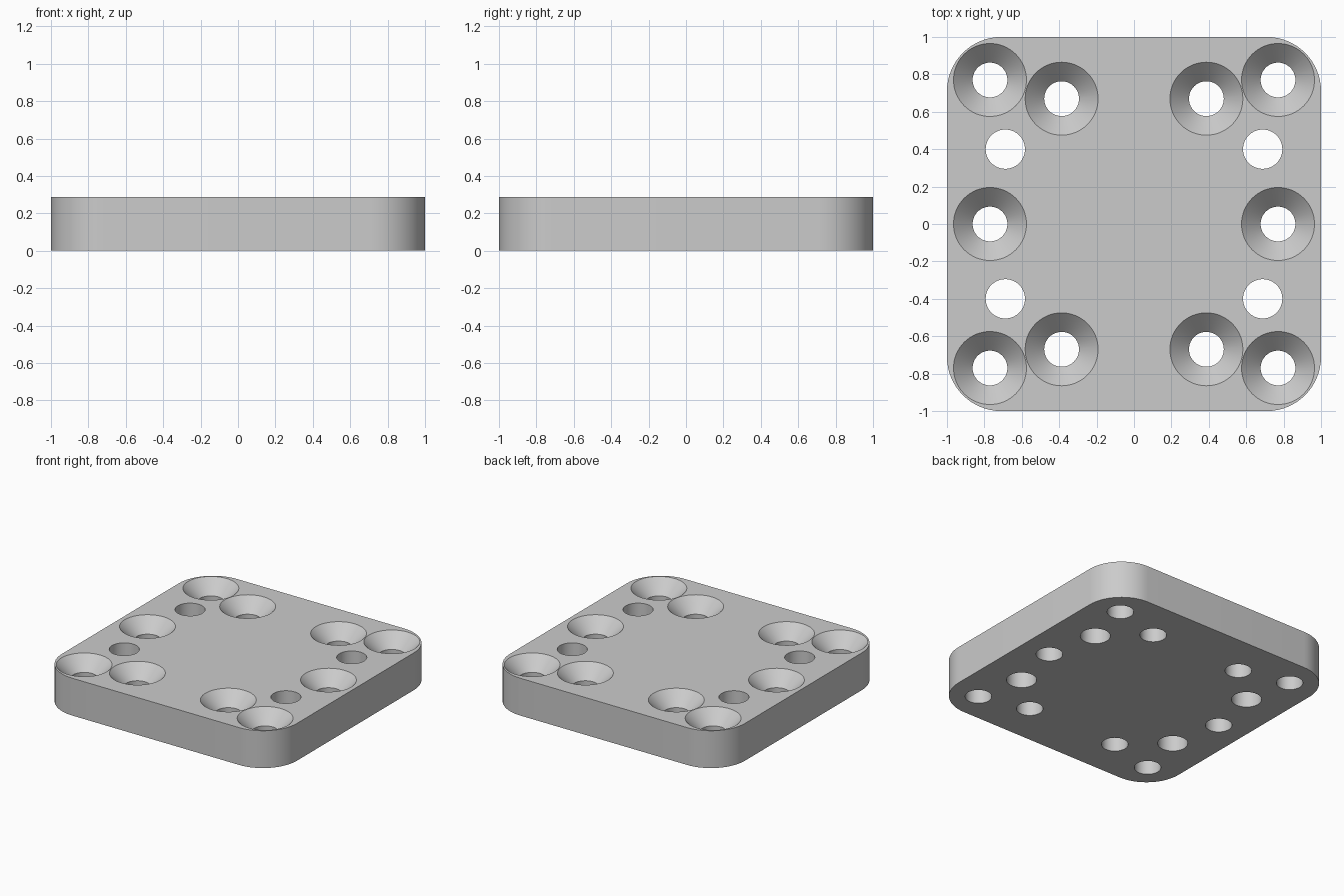
import bpy
import bmesh
from math import radians
from mathutils import Matrix

if "Cube" in bpy.data.objects:
    bpy.data.objects.remove(bpy.data.objects["Cube"], do_unlink=True)

HEIGHT = 0.287
CORNER = 0.29
SINK_R, BORE_R, PIN_R = 0.195, 0.093, 0.105
SINK_DEPTH = SINK_R - BORE_R  # 45 degree cone wall
SIDES = 64

grey = bpy.data.materials.new("plain_grey")
grey.use_nodes = True
colour = (0.6, 0.6, 0.6, 1)
grey.diffuse_color = colour
grey.node_tree.nodes["Principled BSDF"].inputs["Base Color"].default_value = colour


def make_object(name, bm):
    bmesh.ops.recalc_face_normals(bm, faces=bm.faces)
    mesh = bpy.data.meshes.new(name)
    bm.to_mesh(mesh)
    bm.free()
    mesh.materials.append(grey)
    obj = bpy.data.objects.new(name, mesh)
    bpy.context.collection.objects.link(obj)
    return obj


def add_plug(bm, x, y, profile):
    """Closed round plug from (radius, z) pairs."""
    rings = []
    for radius, z in profile:
        ring = bmesh.ops.create_circle(
            bm, segments=SIDES, radius=radius,
            matrix=Matrix.Translation((x, y, z)))["verts"]
        rings.append(ring)
    for low, high in zip(rings, rings[1:]):
        for i in range(SIDES):
            j = (i + 1) % SIDES
            bm.faces.new((low[i], low[j], high[j], high[i]))
    bm.faces.new(rings[0][::-1])
    bm.faces.new(rings[-1])


# Square plate with rounded vertical corners
bm = bmesh.new()
bmesh.ops.create_cube(
    bm, size=1,
    matrix=Matrix.Translation((0, 0, HEIGHT / 2)) @ Matrix.Diagonal((2, 2, HEIGHT, 1)))
uprights = [e for e in bm.edges if abs(e.verts[0].co.z - e.verts[1].co.z) > 0.1]
bmesh.ops.bevel(bm, geom=uprights, offset=CORNER, segments=16,
                profile=0.5, affect='EDGES')
plate = make_object("mounting_plate", bm)

# Countersunk screw holes and straight pin holes
sink = [(BORE_R, -0.1), (BORE_R, HEIGHT - SINK_DEPTH),
        (SINK_R, HEIGHT), (SINK_R, HEIGHT + 0.1)]
pin = [(PIN_R, -0.1), (PIN_R, HEIGHT + 0.1)]
bm = bmesh.new()
for sx in (-1, 1):
    add_plug(bm, sx * 0.77, 0, sink)
    for sy in (-1, 1):
        add_plug(bm, sx * 0.77, sy * 0.77, sink)
        add_plug(bm, sx * 0.387, sy * 0.67, sink)
        add_plug(bm, sx * 0.688, sy * 0.4, pin)
cutter = make_object("hole_cutter", bm)
cutter.hide_render = True

# Cut the holes, then drop the cutter
cut = plate.modifiers.new("holes", 'BOOLEAN')
cut.operation = 'DIFFERENCE'
cut.solver = 'EXACT'
cut.object = cutter
bpy.ops.object.select_all(action='DESELECT')
plate.select_set(True)
bpy.context.view_layer.objects.active = plate
bpy.ops.object.modifier_apply(modifier=cut.name)
bpy.data.objects.remove(cutter, do_unlink=True)

bpy.ops.object.shade_smooth_by_angle(angle=radians(30))
